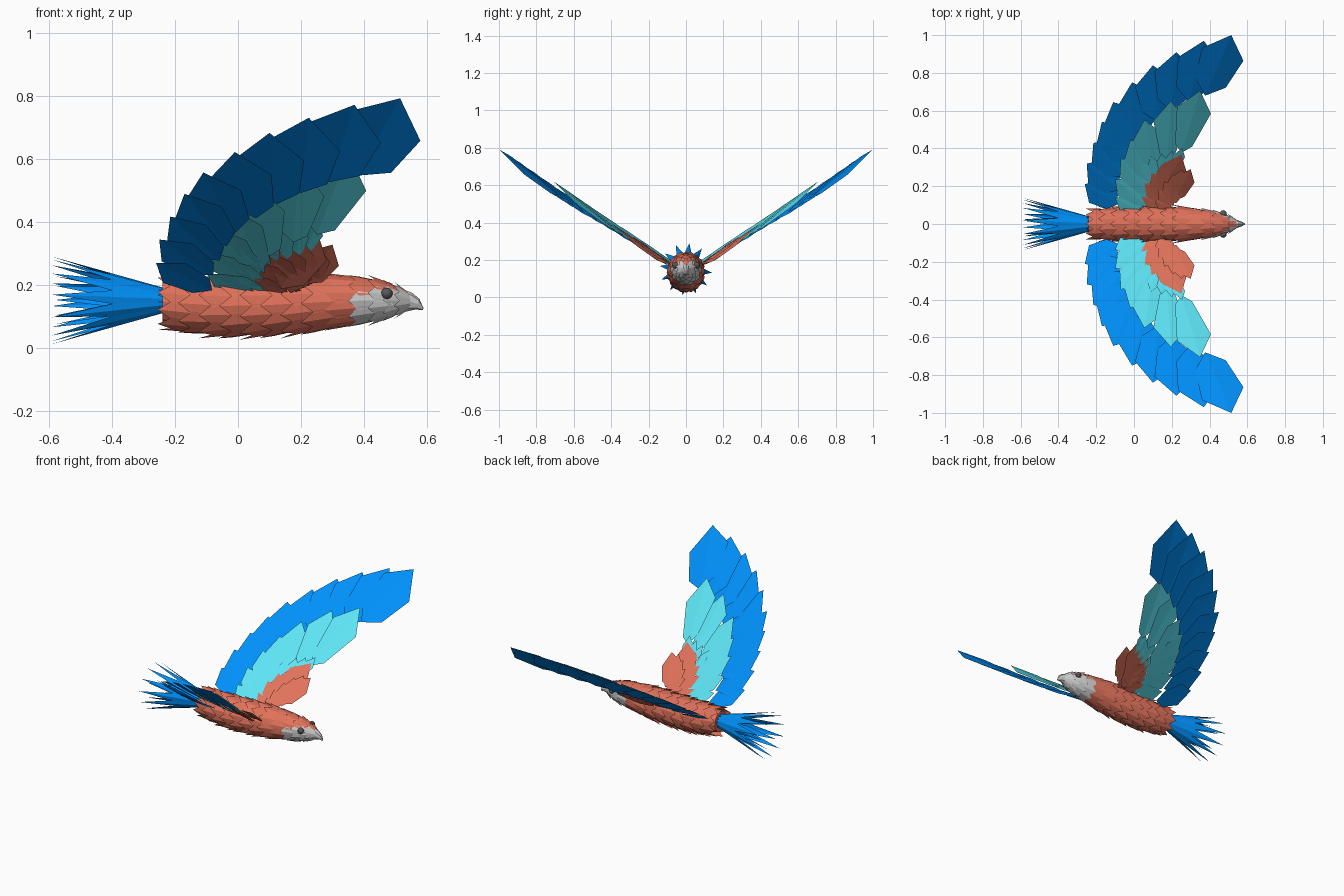
import bpy, bmesh, math
from mathutils import Vector as V

if "Cube" in bpy.data.objects:
    bpy.data.objects.remove(bpy.data.objects["Cube"])

def material(name, rgb):
    m = bpy.data.materials.new(name)
    m.diffuse_color = (*rgb, 1)
    m.use_nodes = True
    m.node_tree.nodes["Principled BSDF"].inputs["Base Color"].default_value = m.diffuse_color
    return m

RED = material("coral", (0.75, 0.17, 0.105))
BLUE = material("blue", (0.0, 0.28, 0.95))
CYAN = material("cyan", (0.11, 0.77, 0.9))
DARK = material("eye_grey", (0.1, 0.1, 0.1))

def finish(bm, name, mat=None, mirror=False):
    me = bpy.data.meshes.new(name)
    bm.to_mesh(me)
    bm.free()
    ob = bpy.data.objects.new(name, me)
    bpy.context.collection.objects.link(ob)
    if mat:
        me.materials.append(mat)
    if mirror:
        md = ob.modifiers.new("mirror", 'MIRROR')
        md.use_axis = (False, True, False)
        md.use_mirror_merge = False
    return ob

# One feather: a hexagon folded along its quill, pointed at the tip
def feather(bm, base, axis, side, normal, length, width, fold=0.0, shoulder=0.67, root=(0.2, 0.74)):
    outline = [(0, 0), root, (shoulder, 1), (1, 0)]
    pts = {}
    for s in (1, -1):
        ring = []
        for l, w in outline:
            key = (l, w * s)
            if key not in pts:
                pts[key] = bm.verts.new(base + axis * l * length + side * w * s * width
                                        - normal * fold * w * width)
            ring.append(pts[key])
        bm.faces.new(ring if s < 0 else ring[::-1])

def lerp_path(path, t):
    f = t * (len(path) - 1)
    i = min(int(f), len(path) - 2)
    a, b = V(path[i]), V(path[i + 1])
    return a + (b - a) * (f - i)

# Wing rows: tips follow a path seen from above, then are lifted on to the slanted wing plane
SLOPE = 0.685
NORMAL = V((0, -SLOPE, 1)).normalized()

def wing_row(name, mat, tips, count, ang, size, aspect, lift, pitch, root=(0.2, 0.74)):
    bm = bmesh.new()
    for i in range(count):
        t = i / (count - 1)
        x, y = lerp_path(tips, t)
        a = math.radians(ang[0] + (ang[1] - ang[0]) * t)
        length = size[0] + (size[1] - size[0]) * t
        axis = V((math.cos(a), math.sin(a), SLOPE * math.sin(a))) + NORMAL * pitch
        side = V((math.sin(a), -math.cos(a), -SLOPE * math.cos(a))) - NORMAL * 0.17
        tip = V((x, y, 0.175 + SLOPE * (y - 0.1) + 0.07 * max(0, -x))) + NORMAL * lift
        feather(bm, tip - axis * length, axis, side, NORMAL, length, length * aspect, 0.06, root=root)
    return finish(bm, name, mat, True)

wing_row("wing_flight_feathers", BLUE,
         [(-.26, .21), (-.25, .32), (-.215, .43), (-.17, .54), (-.11, .645), (-.01, .75),
          (.10, .84), (.225, .91), (.37, .97), (.515, 1.0)],
         10, (148, 67.5), (.21, .36), .33, 0, .06)
wing_row("wing_middle_feathers", CYAN,
         [(-.10, .15), (-.10, .25), (-.07, .36), (-.02, .46), (.055, .565), (.195, .665), (.35, .72)],
         7, (150, 74), (.18, .36), .26, .024, .08, (.12, .5))
wing_row("wing_inner_middle_feathers", CYAN,
         [(-.02, .16), (0, .27), (.06, .36), (.16, .385), (.255, .41)],
         8, (150, 72), (.12, .14), .22, .014, .06, (.15, .55))
wing_row("wing_covert_feathers", RED,
         [(.04, .15), (.06, .24), (.115, .3), (.18, .34), (.25, .375)],
         6, (155, 66), (.13, .28), .27, .012, .05)
wing_row("wing_shoulder_feathers", RED,
         [(.11, .13), (.13, .2), (.18, .26), (.24, .3), (.30, .30)],
         6, (155, 64), (.10, .19), .28, .018, .05)

# Body profile: x, centre z, half width, half height
BODY = [(-.27, .15, .07, .075), (-.1, .132, .087, .094), (.1, .134, .09, .095), (.3, .147, .088, .086),
        (.42, .15, .074, .076), (.5, .15, .052, .054), (.55, .147, .018, .022)]

def section(x):
    for a, b in zip(BODY, BODY[1:]):
        if x <= b[0]:
            f = max(0, (x - a[0]) / (b[0] - a[0]))
            return [p + (q - p) * f for p, q in zip(a[1:], b[1:])]
    return BODY[-1][1:]

def surf(x, a, grow=0.0):
    c, ry, rz = section(x)
    return V((x, (ry + grow) * math.sin(a), c + (rz + grow) * math.cos(a)))

def loft(bm, rings):
    for r, q in zip(rings, rings[1:]):
        for i in range(len(r)):
            j = (i + 1) % len(r)
            bm.faces.new((r[i], r[j], q[j], q[i]))
    bm.faces.new(rings[0][::-1])
    bm.faces.new(rings[-1])

# Solid core under the scales
bm = bmesh.new()
loft(bm, [[bm.verts.new(surf(b[0] + (.03 if k == 0 else 0), i * math.tau / 12, -.014)) for i in range(12)]
          for k, b in enumerate(BODY)])
bmesh.ops.recalc_face_normals(bm, faces=bm.faces)
finish(bm, "body_core", RED)

# Overlapping scales in staggered rings; the face is grey
body, face = bmesh.new(), bmesh.new()
rows = [.555, .53, .495, .45, .395, .335, .27, .205, .14, .075, .01, -.055, -.12]
for k, x in enumerate(rows):
    length = min(.135, .06 + (.555 - x) * .38)
    flare = .004 if x > .38 else .014
    n = 10
    for i in range(n):
        a = (i + .5 * (k % 2)) * math.tau / n
        base, tip = surf(x, a, -.004), surf(x - length, a, flare)
        axis = (tip - base).normalized()
        side = V((0, math.cos(a), -math.sin(a)))
        normal = V((0, math.sin(a), math.cos(a)))
        c, ry, rz = section(x - length * .67)
        mid = (base + tip) / 2
        grey = mid.x > .39 and mid.z < .182
        feather(face if grey else body, base, axis, side, normal, (tip - base).length,
                (ry + rz) / 2 * math.pi / n * 1.25, .25)
finish(body, "body_scales", RED)
finish(face, "face_scales")

# Tail: narrow feathers crossing at a thin waist and flaring out
bm = bmesh.new()
for n, r0, r1, x1, off in ((12, .03, .14, -.59, .13), (5, .02, .08, -.58, .3)):
    for i in range(n):
        a = i * math.tau / n + off
        normal = V((0, math.sin(a), math.cos(a)))
        side = V((0, math.cos(a), -math.sin(a)))
        base = V((-.2, 0, .15)) + normal * r0
        tip = V((x1, 0, .15)) + normal * r1
        feather(bm, base, (tip - base).normalized(), side, normal, (tip - base).length, .022, .3, .5)
finish(bm, "tail_feathers", BLUE)

# Hooked beak
bm = bmesh.new()
loft(bm, [[bm.verts.new((x + slant * math.cos(i * math.tau / 8), ry * math.sin(i * math.tau / 8),
                         z + rz * math.cos(i * math.tau / 8))) for i in range(8)]
          for x, z, ry, rz, slant in ((.525, .148, .024, .036, 0), (.548, .146, .02, .029, .004),
                                      (.57, .138, .013, .017, .006), (.588, .122, .002, .003, .001))])
bmesh.ops.recalc_face_normals(bm, faces=bm.faces)
finish(bm, "beak")

# Eyes
bm = bmesh.new()
bmesh.ops.create_uvsphere(bm, u_segments=12, v_segments=8, radius=.018)
bmesh.ops.translate(bm, verts=bm.verts, vec=(.473, .055, .172))
finish(bm, "eyes", DARK, True)
